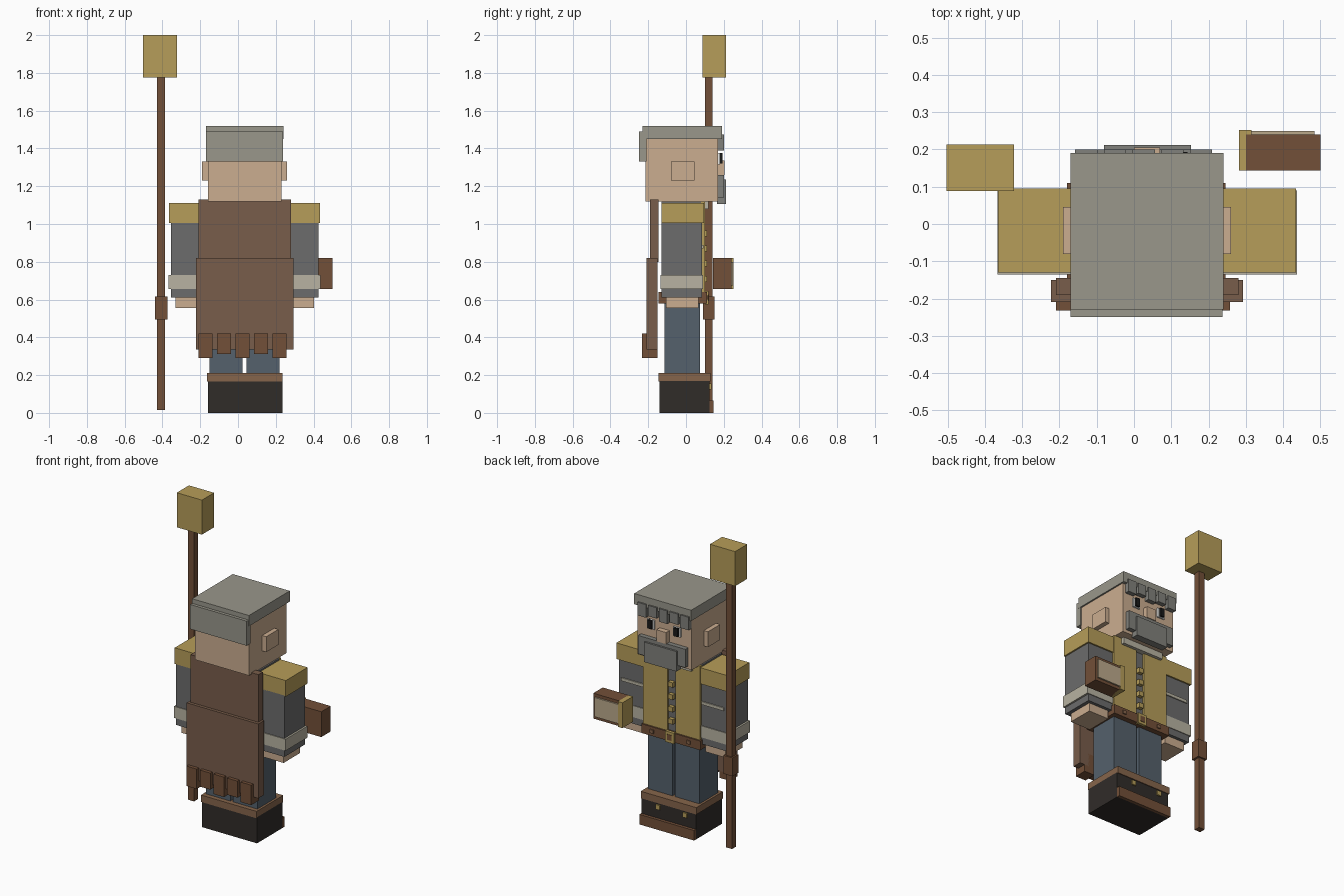
import bpy

COLORS = {
    "gold": (0.47, 0.34, 0.10), "wood": (0.17, 0.08, 0.04), "cape": (0.19, 0.11, 0.07),
    "skin": (0.60, 0.42, 0.28), "hair": (0.32, 0.31, 0.26), "sleeve": (0.15, 0.15, 0.15),
    "linen": (0.48, 0.45, 0.36), "denim": (0.09, 0.12, 0.15), "boot": (0.03, 0.025, 0.022),
    "trim": (0.24, 0.13, 0.07), "white": (0.85, 0.85, 0.82), "black": (0.01, 0.01, 0.01),
    "beard": (0.22, 0.22, 0.20), "page": (0.50, 0.40, 0.26),
}
MATS = {}
for key, rgb in COLORS.items():
    MATS[key] = bpy.data.materials.new(key)
    MATS[key].diffuse_color = (*rgb, 1)

CX = 0.035  # body centre line


def box(name, color, x, y, z):
    """Box from (min, max) ranges."""
    bpy.ops.mesh.primitive_cube_add(size=1, location=[sum(r) / 2 for r in (x, y, z)])
    ob = bpy.context.object
    ob.name = name
    ob.scale = [r[1] - r[0] for r in (x, y, z)]
    bpy.ops.object.transform_apply(location=False, rotation=False, scale=True)
    ob.data.materials.append(MATS[color])
    return ob


def pair(name, color, inner, outer, y, z):
    """Two boxes mirrored about the body centre line."""
    box(name + "_right", color, (CX + inner, CX + outer), y, z)
    box(name + "_left", color, (CX - outer, CX - inner), y, z)


# Boots and legs
box("boots", "boot", (-.16, .235), (-.14, .125), (0, .17))
box("boot_trim", "trim", (-.165, .235), (-.145, .13), (.165, .21))
box("toe_cap", "wood", (-.16, .235), (.12, .145), (0, .065))
for x in (-.085, .11):
    box("boot_buckle", "gold", (x - .014, x + .014), (.12, .135), (.125, .155))
pair("leg", "denim", .01, .185, (-.115, .075), (.2, .6))

# Torso, vest and belt
box("torso", "sleeve", (-.17, .24), (-.13, .085), (.6, 1.12))
pair("vest_panel", "gold", .03, .205, (.08, .1), (.62, 1.12))
for z in (.71, .79, .87, .95):
    box("vest_button", "gold", (CX - .016, CX + .016), (.08, .11), (z - .016, z + .016))
box("belt", "wood", (-.18, .245), (-.145, .11), (.58, .64))
box("belt_buckle", "gold", (CX - .032, CX + .032), (.1, .12), (.575, .645))
box("buckle_centre", "wood", (CX - .016, CX + .016), (.11, .123), (.592, .628))
pair("belt_stud", "trim", .12, .145, (.1, .117), (.6, .622))
box("collar", "linen", (-.12, .18), (.03, .12), (1.08, 1.12))

# Arms
pair("shoulder", "gold", .2, .4, (-.13, .095), (1.005, 1.11))
pair("sleeve", "sleeve", .205, .39, (-.13, .085), (.61, 1.01))
pair("sleeve_stripe", "linen", .21, .37, (.08, .092), (.87, .89))
pair("cuff", "linen", .2, .402, (-.135, .09), (.655, .73))
pair("hand", "skin", .22, .367, (-.105, .065), (.555, .62))

# Head and hair
box("head", "skin", (-.16, .23), (-.215, .17), (1.12, 1.455))
pair("ear", "skin", .19, .225, (-.08, .045), (1.23, 1.33))
box("hair_top", "hair", (-.17, .24), (-.23, .19), (1.45, 1.52))
box("hair_back", "hair", (-.17, .238), (-.25, -.21), (1.33, 1.49))
for i in range(5):
    x = -.158 + i * .077
    box("fringe_lock", "beard", (x, x + .06), (.165, .2), (1.39 + .015 * (i % 2), 1.475))

# Face
for x in (-.06, .13):
    box("eye_white", "white", (x - .026, x + .026), (.165, .18), (1.315, 1.375))
    box("pupil", "black", (x - .014, x + .014), (.17, .193), (1.32, 1.375))
box("nose", "skin", (CX - .035, CX + .035), (.165, .205), (1.26, 1.335))
box("moustache", "beard", (-.135, .205), (.165, .2), (1.14, 1.26))
box("beard", "beard", (-.08, .153), (.165, .212), (1.105, 1.235))

# Cape on the back with tattered hem
box("cape_upper", "cape", (-.21, .28), (-.19, -.145), (.8, 1.13))
box("cape_lower", "cape", (-.223, .293), (-.21, -.15), (.335, .82))
for i in range(5):
    x = -.21 + i * .098
    box("cape_tatter", "wood", (x, x + .075), (-.232, -.15), (.29 + .022 * (i % 2), .42))

# Staff
box("staff_shaft", "wood", (-.43, -.387), (.1, .14), (.015, 1.78))
box("staff_head", "gold", (-.503, -.322), (.088, .213), (1.775, 2.0))
box("staff_grip", "wood", (-.44, -.374), (.09, .15), (.495, .615))

# Book
box("book_cover", "wood", (.3, .5), (.143, .24), (.655, .82))
box("book_spine", "gold", (.282, .315), (.143, .252), (.655, .82))
box("book_page", "page", (.315, .485), (.23, .25), (.675, .8))
